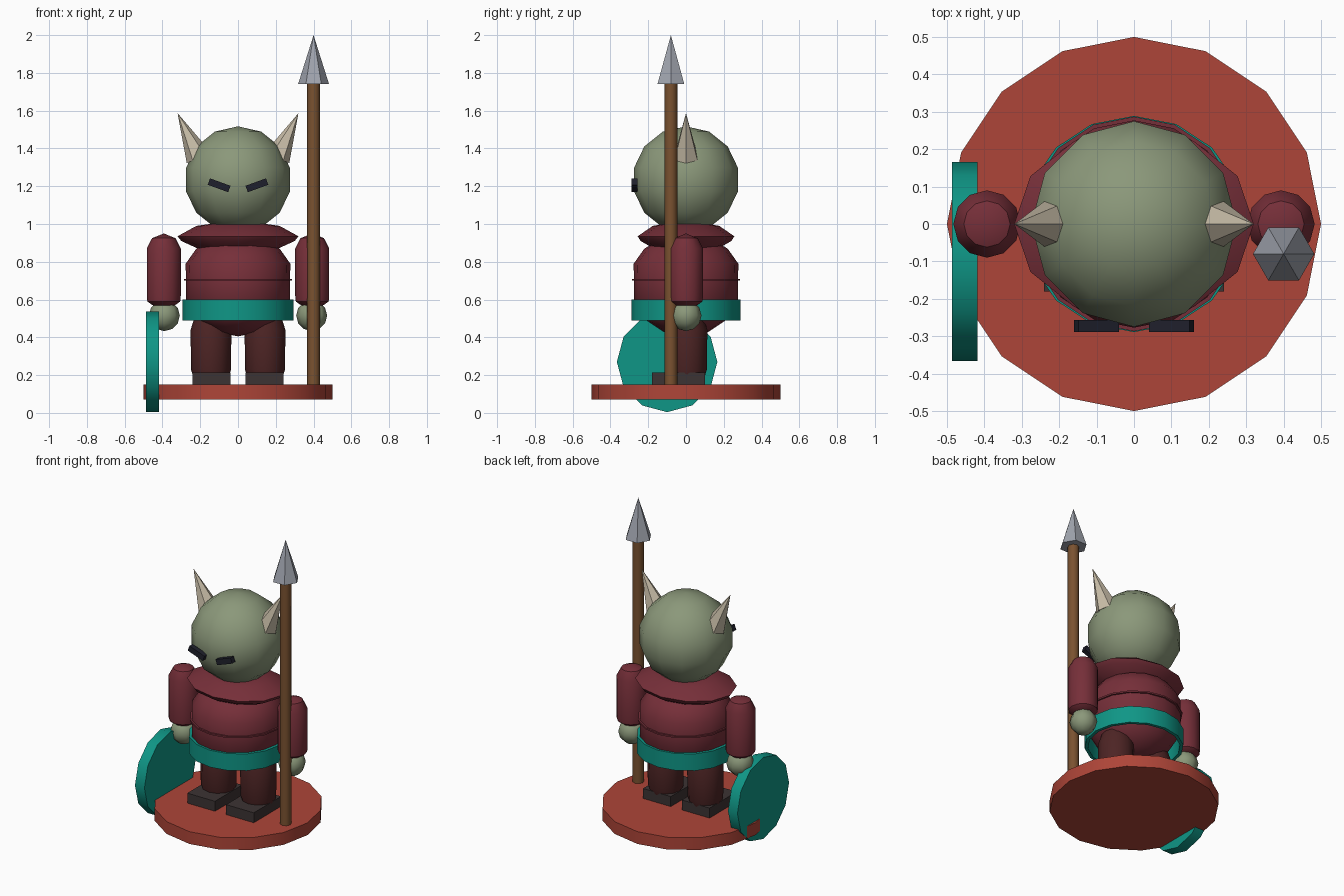
import bpy, bmesh, math
from mathutils import Matrix, Vector

if "Cube" in bpy.data.objects:
    bpy.data.objects.remove(bpy.data.objects["Cube"])


def material(name, code):
    """Flat material from an sRGB hex code, stored as linear values."""
    srgb = [int(code[i:i + 2], 16) / 255 for i in (0, 2, 4)]
    colour = [c / 12.92 if c < 0.04 else ((c + 0.055) / 1.055) ** 2.4 for c in srgb] + [1]
    mat = bpy.data.materials.new(name)
    mat.use_nodes = True
    mat.diffuse_color = colour
    mat.node_tree.nodes["Principled BSDF"].inputs["Base Color"].default_value = colour
    return mat


skin = material("green skin", "8b987a")
tunic = material("wine cloth", "762f39")
trousers = material("dark maroon", "4d2424")
teal = material("teal", "0f9686")
clay = material("red clay", "ae4538")
bone = material("bone", "c6bba6")
steel = material("steel", "a0a4ae")
wood = material("brown wood", "7a5230")
leather = material("dark leather", "3c3333")
ink = material("dark ink", "1f202c")


def finish(name, bm, mat, matrix, smooth):
    bmesh.ops.recalc_face_normals(bm, faces=bm.faces)
    mesh = bpy.data.meshes.new(name)
    bm.to_mesh(mesh)
    bm.free()
    mesh.materials.append(mat)
    obj = bpy.data.objects.new(name, mesh)
    bpy.context.collection.objects.link(obj)
    obj.matrix_world = matrix
    if smooth:
        bpy.ops.object.select_all(action='DESELECT')
        obj.select_set(True)
        bpy.context.view_layer.objects.active = obj
        bpy.ops.object.shade_smooth_by_angle(angle=math.radians(smooth))
    return obj


def lathe(name, profile, sides, mat, loc=(0, 0, 0), rot=None, y_scale=1, closed=False, smooth=40):
    """Turn a (radius, height) profile around the vertical axis."""
    bm = bmesh.new()
    rings = []
    for r, z in profile:
        angles = [math.tau * i / sides for i in range(sides)]
        rings.append([bm.verts.new((r * math.cos(a), r * math.sin(a) * y_scale, z)) for a in angles])
    pairs = list(zip(rings, rings[1:]))
    if closed:
        pairs.append((rings[-1], rings[0]))
    for low, high in pairs:
        for i in range(sides):
            j = (i + 1) % sides
            bm.faces.new((low[i], low[j], high[j], high[i]))
    if not closed:
        bm.faces.new(rings[0])
        bm.faces.new(rings[-1])
    bmesh.ops.remove_doubles(bm, verts=bm.verts, dist=0.0005)
    matrix = Matrix.Translation(loc) @ (rot or Matrix.Identity(4))
    return finish(name, bm, mat, matrix, smooth)


def ball(name, radius, loc, segments, rings, mat):
    bm = bmesh.new()
    bmesh.ops.create_uvsphere(bm, u_segments=segments, v_segments=rings, radius=radius)
    return finish(name, bm, mat, Matrix.Translation(loc), 60)


def box(name, size, loc, mat, rot=None):
    bm = bmesh.new()
    bmesh.ops.create_cube(bm, size=1, matrix=Matrix.Diagonal((*size, 1)))
    return finish(name, bm, mat, Matrix.Translation(loc) @ (rot or Matrix.Identity(4)), 0)


# Round base
lathe("base", [(0.5, 0.07), (0.5, 0.15)], 16, clay)

# Body
lathe("torso", [(0, 0.405), (0.12, 0.43), (0.21, 0.49), (0.275, 0.6), (0.277, 0.79),
                (0.22, 0.87), (0.12, 0.93), (0, 0.95)], 16, tunic)
lathe("tunic_seam", [(0.27, 0.7), (0.287, 0.7), (0.287, 0.71), (0.27, 0.71)], 16, tunic, closed=True)
lathe("collar", [(0.1, 0.9), (0.18, 0.855), (0.3, 0.91), (0.32, 0.935), (0.22, 0.99), (0.15, 1.0)],
      12, tunic, y_scale=0.8, closed=True)
lathe("belt", [(0.275, 0.49), (0.295, 0.49), (0.295, 0.6), (0.27, 0.6)], 16, teal,
      y_scale=0.98, closed=True)

# Head
ball("head", 0.282, (0, 0, 1.235), 12, 7, skin)

# Paired parts
for side, label in ((1, "left"), (-1, "right")):
    tilt = Matrix.Rotation(side * math.radians(25.5), 4, 'Y')
    lathe(label + "_horn", [(0.07, 0), (0, 0.26)], 6, bone, (side * 0.208, 0, 1.352), tilt, smooth=0)
    slant = Matrix.Rotation(-side * math.radians(20), 4, 'Y')
    box(label + "_eye", (0.115, 0.032, 0.036), (side * 0.1, -0.273, 1.205), ink, slant)
    lathe(label + "_arm", [(0, 0.565), (0.06, 0.57), (0.087, 0.59), (0.09, 0.62), (0.09, 0.87),
                           (0.062, 0.925), (0, 0.95)], 12, tunic, (side * 0.393, 0, 0))
    ball(label + "_hand", 0.082, (side * 0.39, 0, 0.515), 8, 6, skin)
    lathe(label + "_leg", [(0.09, 0.18), (0.106, 0.23), (0.108, 0.44), (0.085, 0.51), (0, 0.54)],
          12, trousers, (side * 0.143, 0.005, 0))
    box(label + "_foot", (0.2, 0.28, 0.085), (side * 0.14, -0.04, 0.1725), leather)

# Spear
lathe("spear_shaft", [(0.034, 0.14), (0.034, 1.75)], 8, wood, (0.4, -0.08, 0), smooth=50)
lathe("spear_tip", [(0.082, 1.74), (0, 2.0)], 6, steel, (0.4, -0.08, 0), smooth=0)

# Shield, standing on edge beside the right hand
lathe("shield", [(0.266, -0.034), (0.266, 0.034)], 12, teal, (-0.453, -0.1, 0.27),
      Matrix.Rotation(math.radians(90), 4, 'Y'))
